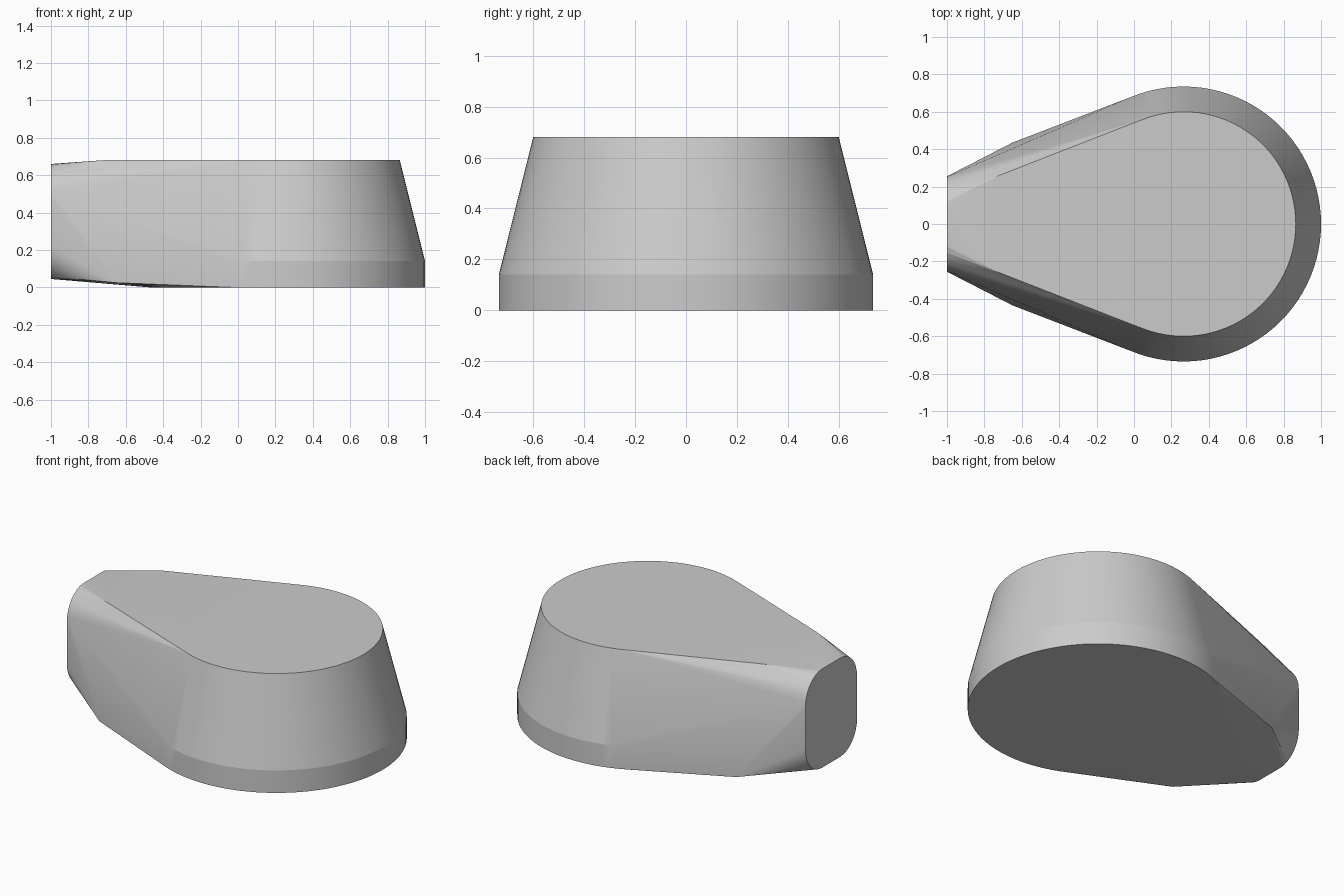
import bpy
import bmesh
import math

cube = bpy.data.objects.get("Cube")
if cube:
    bpy.data.objects.remove(cube, do_unlink=True)

CENTRE_X = 0.265


def ring(radius, z, segments=96):
    """Circle around the axis of the round end."""
    steps = [2 * math.pi * i / segments for i in range(segments)]
    return [(CENTRE_X + radius * math.cos(a), radius * math.sin(a), z) for a in steps]


def end_profile(x, half_width, low, high, rx, rz, segments=8):
    """Upright rectangle with elliptical corners at the narrow end."""
    points = []
    for side in (-1, 1):
        for i in range(segments + 1):
            a = math.pi / 2 * i / segments
            y = side * (half_width - rx + rx * math.cos(a))
            points.append((x, y, high - rz + rz * math.sin(a)))
            points.append((x, y, low + rz - rz * math.sin(a)))
    return points


def mirrored(x, y, z):
    return [(x, y, z), (x, -y, z)]


# Tapered round end with a short straight rim
points = ring(0.735, 0) + ring(0.735, 0.14) + ring(0.6, 0.68)
# Flat narrow end
points += end_profile(-1, 0.255, 0.045, 0.66, 0.165, 0.18)
# Corners of the tapering top and base
points += mirrored(-0.08, 0.51, 0.68)
points += mirrored(-0.72, 0.26, 0.68)
points += mirrored(-0.65, 0.435, 0.025)

# Stretch one skin around the sections
bm = bmesh.new()
for p in points:
    bm.verts.new(p)
hull = bmesh.ops.convex_hull(bm, input=bm.verts)
unused = {v for v in hull["geom_interior"] + hull["geom_unused"]
          if isinstance(v, bmesh.types.BMVert)}
bmesh.ops.delete(bm, geom=list(unused), context="VERTS")
bmesh.ops.dissolve_limit(bm, angle_limit=math.radians(0.3),
                         verts=bm.verts, edges=bm.edges)
bmesh.ops.recalc_face_normals(bm, faces=bm.faces)
mesh = bpy.data.meshes.new("teardrop_body")
bm.to_mesh(mesh)
bm.free()

body = bpy.data.objects.new("teardrop_body", mesh)
bpy.context.collection.objects.link(body)

# Plain grey finish
grey = bpy.data.materials.new("light_grey")
grey.use_nodes = True
colour = (0.6, 0.6, 0.6, 1)
grey.diffuse_color = colour
grey.node_tree.nodes["Principled BSDF"].inputs["Base Color"].default_value = colour
mesh.materials.append(grey)

bpy.ops.object.select_all(action="DESELECT")
body.select_set(True)
bpy.context.view_layer.objects.active = body
bpy.ops.object.shade_smooth_by_angle(angle=math.radians(12))
